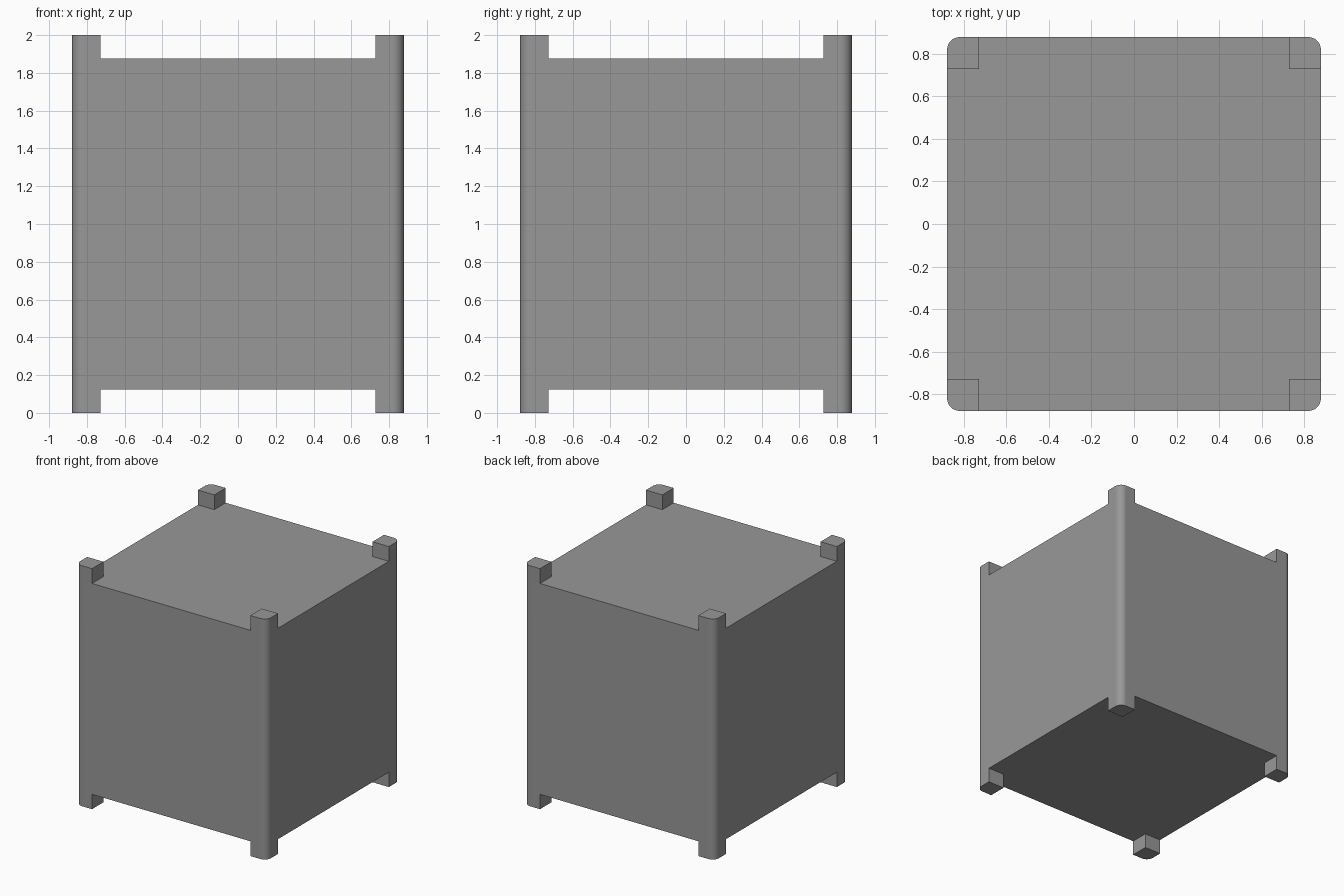
import bpy, bmesh
from mathutils import Matrix, Vector

if "Cube" in bpy.data.objects:
    bpy.data.objects.remove(bpy.data.objects["Cube"])

HALF, INNER = 0.878, 0.728      # outer half width, inner side of the corner pegs
LOW, HEIGHT, RADIUS = 0.123, 2.0, 0.06

bm = bmesh.new()

# main block, scored into a 3 x 3 layout
bmesh.ops.create_cube(bm, size=1, matrix=Matrix.Translation((0, 0, HEIGHT / 2))
                      @ Matrix.Diagonal((2 * HALF, 2 * HALF, HEIGHT - 2 * LOW, 1)))
for axis in (Vector((1, 0, 0)), Vector((0, 1, 0))):
    for s in (-1, 1):
        bmesh.ops.bisect_plane(bm, geom=bm.verts[:] + bm.edges[:] + bm.faces[:],
                               plane_co=axis * s * INNER, plane_no=axis)

# corner pegs, pushed out of the top and bottom
bm.normal_update()
corners = [f for f in bm.faces if abs(f.normal.z) > 0.9
           and min(abs(f.calc_center_median().x), abs(f.calc_center_median().y)) > INNER]
for f in bmesh.ops.extrude_discrete_faces(bm, faces=corners)["faces"]:
    for v in f.verts:
        v.co.z = HEIGHT if v.co.z > 1 else 0

# merge flat areas, then round the four upright corners
bmesh.ops.dissolve_limit(bm, angle_limit=0.01, verts=bm.verts[:], edges=bm.edges[:])
uprights = [e for e in bm.edges
            if all(min(abs(v.co.x), abs(v.co.y)) > HALF - 0.001 for v in e.verts)]
bmesh.ops.bevel(bm, geom=uprights, offset=RADIUS, offset_type='OFFSET',
                segments=8, profile=0.5, affect='EDGES')
bmesh.ops.recalc_face_normals(bm, faces=bm.faces[:])

mesh = bpy.data.meshes.new("stacking_block")
bm.to_mesh(mesh)
bm.free()
block = bpy.data.objects.new("stacking_block", mesh)
bpy.context.collection.objects.link(block)

# dark grey surface
grey = bpy.data.materials.new("dark_grey")
grey.diffuse_color = (0.314, 0.314, 0.314, 1)
grey.use_nodes = True
grey.node_tree.nodes["Principled BSDF"].inputs["Base Color"].default_value = grey.diffuse_color
mesh.materials.append(grey)

# smooth rounded corners, flat sides
bpy.context.view_layer.objects.active = block
block.select_set(True)
bpy.ops.object.shade_smooth_by_angle()
normals = block.modifiers.new("weighted_normals", 'WEIGHTED_NORMAL')
normals.keep_sharp = True
